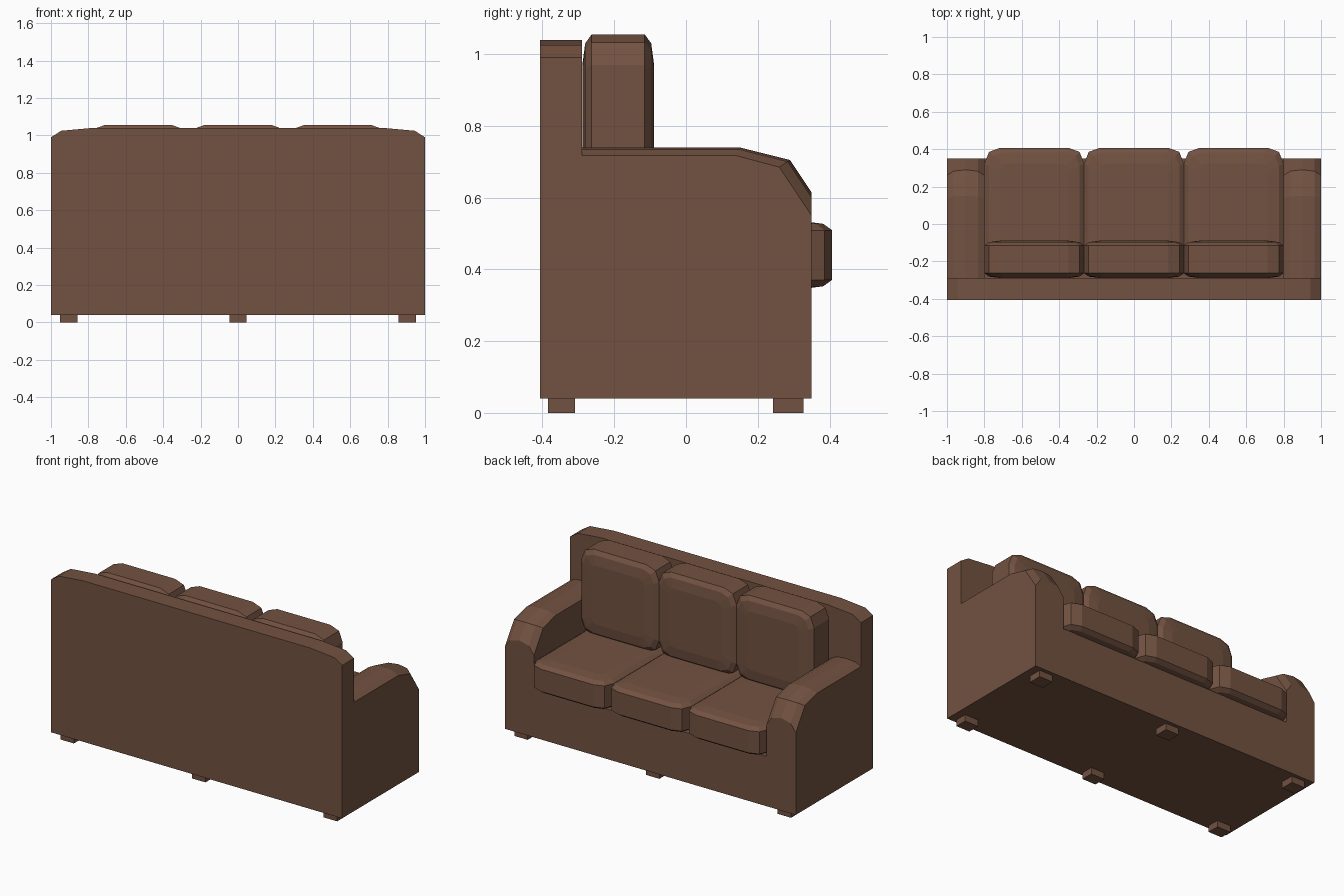
import bpy, bmesh

if "Cube" in bpy.data.objects:
    bpy.data.objects.remove(bpy.data.objects["Cube"])

brown = bpy.data.materials.new("brown leather")
brown.diffuse_color = (0.17, 0.085, 0.053, 1)
brown.use_nodes = True
brown.node_tree.nodes["Principled BSDF"].inputs["Base Color"].default_value = brown.diffuse_color


def loft(name, rings):
    """Skin a series of equal-length point rings and cap both ends."""
    bm = bmesh.new()
    vs = [[bm.verts.new(p) for p in ring] for ring in rings]
    n = len(vs[0])
    for a, b in zip(vs, vs[1:]):
        for i in range(n):
            j = (i + 1) % n
            bm.faces.new((a[i], a[j], b[j], b[i]))
    bm.faces.new(vs[0][::-1])
    bm.faces.new(vs[-1])
    bmesh.ops.recalc_face_normals(bm, faces=bm.faces[:])
    me = bpy.data.meshes.new(name)
    bm.to_mesh(me)
    bm.free()
    me.materials.append(brown)
    ob = bpy.data.objects.new(name, me)
    bpy.context.collection.objects.link(ob)
    return ob


def box(name, x0, x1, y0, y1, z0, z1):
    return loft(name, [[(x0, y0, z), (x1, y0, z), (x1, y1, z), (x0, y1, z)]
                       for z in (z0, z1)])


def cushion_rings(hu, hv, hw):
    """Pillow rings in local (u, v, w): rounded outline, softened rims."""
    rings = []
    for w, inset in ((-hw, .085), (-hw + .008, .025), (-hw + .026, 0),
                     (hw - .026, 0), (hw - .008, .025), (hw, .085)):
        a, b, k = hu - inset, hv - inset, 1 - inset / .15
        q = [(a, b - .085 * k), (a - .025 * k, b - .022 * k), (a - .085 * k, b)]
        q += [(-u, v) for u, v in q[::-1]]
        q += [(-u, -v) for u, v in q]
        rings.append([(u, v, w) for u, v in q])
    return rings


# Back panel with softened upper corners
half = [(1, .04), (1, .99), (.945, 1.025), (.78, 1.04)]
outline = half + [(-x, z) for x, z in half[::-1]]
loft("back_panel", [[(x, y, z) for x, z in outline] for y in (-.407, -.29)])

# Seat base between the arms
box("seat_base", -.8, .8, -.29, .35, .04, .35)

# Arms: crown profile blended into a lower edge profile across the width
crown = [(-.29, .74), (.15, .74), (.29, .705), (.35, .615)]
edge = [(-.29, .717), (.14, .717), (.26, .685), (.35, .55)]
for side, label in ((-1, "left"), (1, "right")):
    rings = []
    for x, t in ((1, 1), (.965, .25), (.9, 0), (.835, .25), (.8, 1)):
        mid = [(c[0] + (e[0] - c[0]) * t, c[1] + (e[1] - c[1]) * t)
               for c, e in zip(crown, edge)]
        rings.append([(side * x, y, z)
                      for y, z in [(-.29, .04)] + mid + [(.35, .04)]])
    loft(label + "_arm", rings)

# Seat and back cushions
for i in (-1, 0, 1):
    cx = i * .533
    loft("seat_cushion", [[(cx + u, .0625 + v, .44 + w) for u, v, w in r]
                          for r in cushion_rings(.267, .345, .095)])
    loft("back_cushion", [[(cx + u, -.189 + w, .7875 + v) for u, v, w in r]
                          for r in cushion_rings(.267, .2675, .1)])

# Six block feet
for x in (-.905, 0, .905):
    box("back_foot", x - .046, x + .046, -.385, -.31, 0, .04)
    box("front_foot", x - .046, x + .046, .243, .327, 0, .04)
